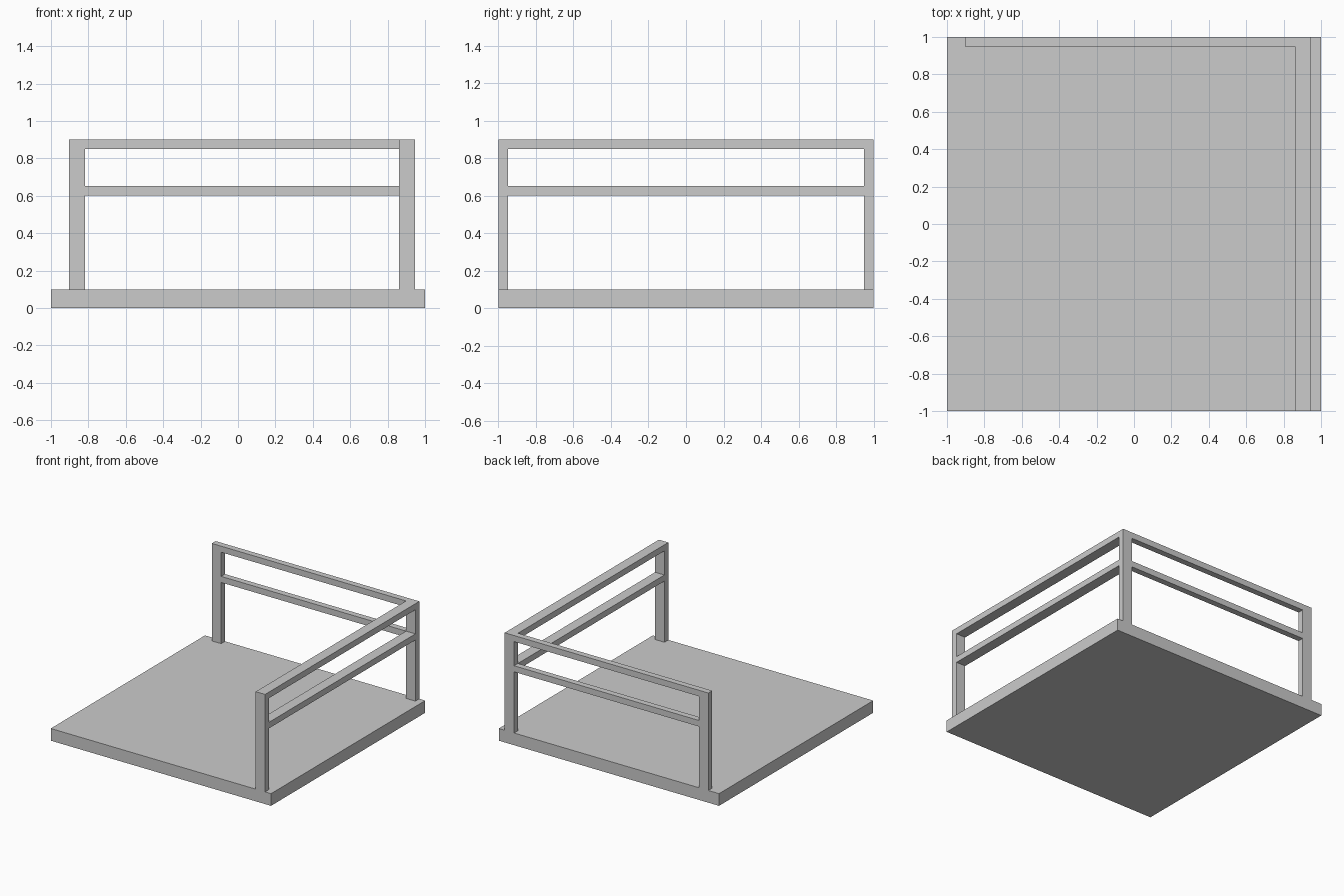
import bpy

if "Cube" in bpy.data.objects:
    bpy.data.objects.remove(bpy.data.objects["Cube"])


def box(name, x, y, z):
    """Axis-aligned box from (min, max) ranges."""
    bpy.ops.mesh.primitive_cube_add(size=1)
    ob = bpy.context.object
    ob.name = name
    for v in ob.data.vertices:
        v.co = [a + (c + 0.5) * (b - a) for c, (a, b) in zip(v.co, (x, y, z))]
    return ob


LEFT = (-0.903, -0.818)     # left post, x range
RIGHT = (0.861, 0.946)      # right posts and side rails, x range
FRONT = (-1.0, -0.95)       # front post, y range
BACK = (0.95, 1.0)          # back posts and back rails, y range
POST_Z = (0.1, 0.9)

# Floor slab
box("platform", (-1, 1), (-1, 1), (0, 0.1))

# Upright posts
box("back_left_post", LEFT, BACK, POST_Z)
box("back_right_post", RIGHT, BACK, POST_Z)
box("front_right_post", RIGHT, FRONT, POST_Z)

# Two levels of rails on the back and the right side
for level, z in (("top", (0.85, 0.9)), ("middle", (0.602, 0.652))):
    box(f"back_{level}_rail", (LEFT[1], RIGHT[0]), BACK, z)
    box(f"side_{level}_rail", RIGHT, (FRONT[1], BACK[0]), z)
